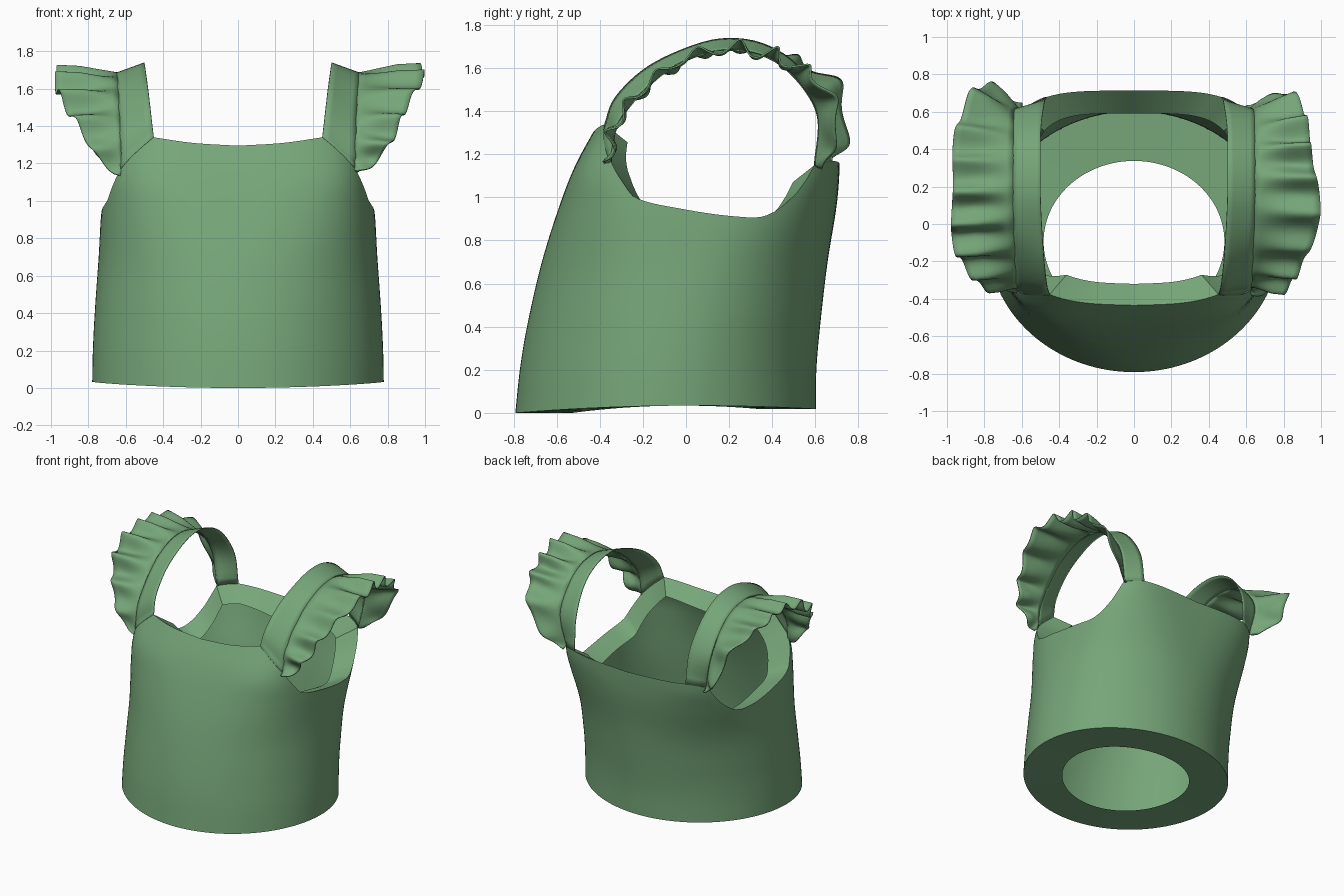
import bpy, bmesh, math
from mathutils import Vector

if "Cube" in bpy.data.objects:
    bpy.data.objects.remove(bpy.data.objects["Cube"])

green = bpy.data.materials.new("leaf green")
green.diffuse_color = (0.18, 0.38, 0.19, 1)
green.use_nodes = True
green.node_tree.nodes["Principled BSDF"].inputs["Base Color"].default_value = green.diffuse_color


def spline(pts, t):
    """Catmull-Rom through points, t in 0..1."""
    n = len(pts) - 1
    i = min(int(t * n), n - 1)
    u = t * n - i
    p1, p2 = pts[i], pts[i + 1]
    p0 = pts[i - 1] if i else p1 * 2 - p2
    p3 = pts[i + 2] if i + 2 <= n else p2 * 2 - p1
    return 0.5 * (2 * p1 + (p2 - p0) * u + (2 * p0 - 5 * p1 + 4 * p2 - p3) * u * u
                  + (3 * p1 - p0 - 3 * p2 + p3) * u ** 3)


def table(rows, k):
    """Smooth lookup of k in rows of (key, values...)."""
    k = max(rows[0][0], min(rows[-1][0], k))
    n = len(rows)
    for i in range(n - 1):
        a, b = rows[i], rows[i + 1]
        if k <= b[0]:
            h = b[0] - a[0]
            u = (k - a[0]) / h
            out = []
            for j in range(1, len(a)):
                def slope(q):
                    lo, hi = rows[max(q - 1, 0)], rows[min(q + 1, n - 1)]
                    return (hi[j] - lo[j]) / (hi[0] - lo[0])
                m0, m1 = slope(i) * h, slope(i + 1) * h
                out.append((2*u**3 - 3*u*u + 1) * a[j] + (u**3 - 2*u*u + u) * m0
                           + (3*u*u - 2*u**3) * b[j] + (u**3 - u*u) * m1)
            return out


def grid_object(name, grid, mirror=False, thick=0.0, angle=50):
    bm = bmesh.new()
    vs = [[bm.verts.new(p) for p in row] for row in grid]
    for r0, r1 in zip(vs, vs[1:]):
        for i in range(len(r0) - 1):
            bm.faces.new((r0[i], r0[i + 1], r1[i + 1], r1[i]))
    bmesh.ops.remove_doubles(bm, verts=bm.verts, dist=1e-5)
    bmesh.ops.recalc_face_normals(bm, faces=bm.faces)
    me = bpy.data.meshes.new(name)
    bm.to_mesh(me)
    bm.free()
    me.materials.append(green)
    ob = bpy.data.objects.new(name, me)
    bpy.context.collection.objects.link(ob)
    bpy.ops.object.select_all(action='DESELECT')
    ob.select_set(True)
    bpy.context.view_layer.objects.active = ob
    bpy.ops.object.shade_smooth_by_angle(angle=math.radians(angle))
    if mirror:
        m = ob.modifiers.new("mirror", 'MIRROR')
        m.merge_threshold = 0.002
    if thick:
        s = ob.modifiers.new("thickness", 'SOLIDIFY')
        s.thickness = thick
        s.offset = 0
    return ob


# Body sections: height, half width, centre y, half depth, squareness
SECTIONS = [(0, .78, -.095, .697, 2), (.2, .776, -.083, .688, 2), (.4, .766, -.058, .68, 2.05),
            (.7, .745, -.006, .663, 2.3), (.97, .727, .058, .642, 3), (1.15, .69, .10, .613, 4),
            (1.34, .66, .15, .56, 4)]
# Top edge height by angle from the front: neckline, strap base, armhole, back
TOP_EDGE = [(0, 1.295), (20, 1.31), (36, 1.34)], \
           [(36, 1.34), (51, 1.165)], \
           [(51, 1.165), (58, 1.07), (64, 1.0), (82, .95), (108, .91), (119, .92),
            (128, 1.02), (133, 1.15)], \
           [(133, 1.15), (144, 1.17)], [(144, 1.17), (180, 1.15)]
COUNTS = (14, 5, 34, 5, 14)


def body_point(deg, z):
    w, c, d, n = table(SECTIONS, z)
    s, k = math.sin(math.radians(deg)), math.cos(math.radians(deg))
    r = (abs(s) ** n + abs(k) ** n) ** (-1 / n)
    return Vector((w * s * r, c - d * k * r, z))


def inward(p, cy, f, drop):
    return Vector((p.x * f, cy + (p.y - cy) * f, p.z - drop))


columns = []
for part, count in zip(TOP_EDGE, COUNTS):
    a, b = part[0][0], part[-1][0]
    for i in range(count + (part is TOP_EDGE[-1])):
        deg = a + (b - a) * i / count
        columns.append((deg, table(part, deg)[0]))

# Body: hem ring, outer wall, and turned-in facing along the top openings
ROWS = 26
body = []
for deg, top in columns:
    rad = math.radians(deg)
    z0 = .024 * math.sin(rad) ** 2 + .009 * (1 - math.cos(rad))
    col = [body_point(deg, z0 + (top - z0) * j / ROWS) for j in range(ROWS + 1)]
    drop = table([(0, .10), (45, .08), (90, .05), (135, .08), (180, .13)], deg)[0]
    hem = inward(col[0], -.095, .62, 0)
    lip = inward(col[-1], table(SECTIONS, top)[1], .8, drop)
    if deg in (0, 180):
        for p in col + [hem, lip]:
            p.x = 0
    body.append([hem] + col + [lip])
grid_object("bodice", body, mirror=True, angle=40)

# Shoulder straps, running from the front panel to the back panel
n1, n2, n3 = COUNTS[0], COUNTS[0] + COUNTS[1], sum(COUNTS[:3])
front_row = [body_point(*columns[i]) for i in range(n1, n2 + 1)]
back_row = [body_point(*columns[i]) for i in range(n3 + 5, n3 - 1, -1)]
inner = [front_row[0]] + [Vector(p) for p in (
    (.465, -.33, 1.46), (.48, -.2, 1.59), (.492, -.03, 1.68), (.5, .16, 1.735),
    (.5, .35, 1.715), (.497, .52, 1.61), (.48, .645, 1.41))] + [back_row[0]]
outer = [front_row[-1]] + [Vector(p) for p in (
    (.632, -.32, 1.33), (.637, -.21, 1.48), (.645, -.05, 1.61), (.65, .15, 1.68),
    (.65, .35, 1.66), (.65, .5, 1.56), (.645, .61, 1.38))] + [back_row[-1]]
strap = [front_row]
for j in range(1, 40):
    a, b = spline(inner, j / 40), spline(outer, j / 40)
    strap.append([a.lerp(b, i / 5) for i in range(6)])
strap.append(back_row)
grid_object("shoulder_strap", strap, mirror=True, thick=.006)


# Ruffles: wavy frills fanning out from the outer strap edge
def ruffle(name, side, phase, back_flare):
    grid = []
    n = 220
    for j in range(n + 1):
        s = j / n
        base = spline(outer, s)
        tan = spline(outer, min(s + .01, 1)) - spline(outer, max(s - .01, 0))
        tan.x = 0
        tan.normalize()
        radial = Vector((0, -tan.z, tan.y))
        swell = max(math.sin(math.pi * s), 0) ** .62
        width = .335 * swell * (1 + .05 * math.sin(17 * s + phase))
        ang = 2 * math.pi * 9.5 * s + phase + .9 * math.sin(8 * s + phase)
        amp = (.030 + .010 * math.sin(11 * s + 2 * phase)) * (.5 + .5 * swell)
        flare = .015 + back_flare * math.exp(-((s - .86) / .15) ** 2)
        row = []
        for i in range(9):
            v = i / 8
            p = base + Vector((width * v, 0, 0)) + radial * (
                flare * v + amp * min(1, v * 1.6) * math.sin(ang + .4 * v))
            p += tan * (.012 * v * math.cos(ang) + .04 * v * (s - .5))
            p.x = (p.x - .008 * (1 - v)) * side
            row.append(p)
        grid.append(row)
    grid_object(name, grid, thick=.008, angle=60)


ruffle("ruffle_right", 1, .4, .08)
ruffle("ruffle_left", -1, 2.1, .13)
